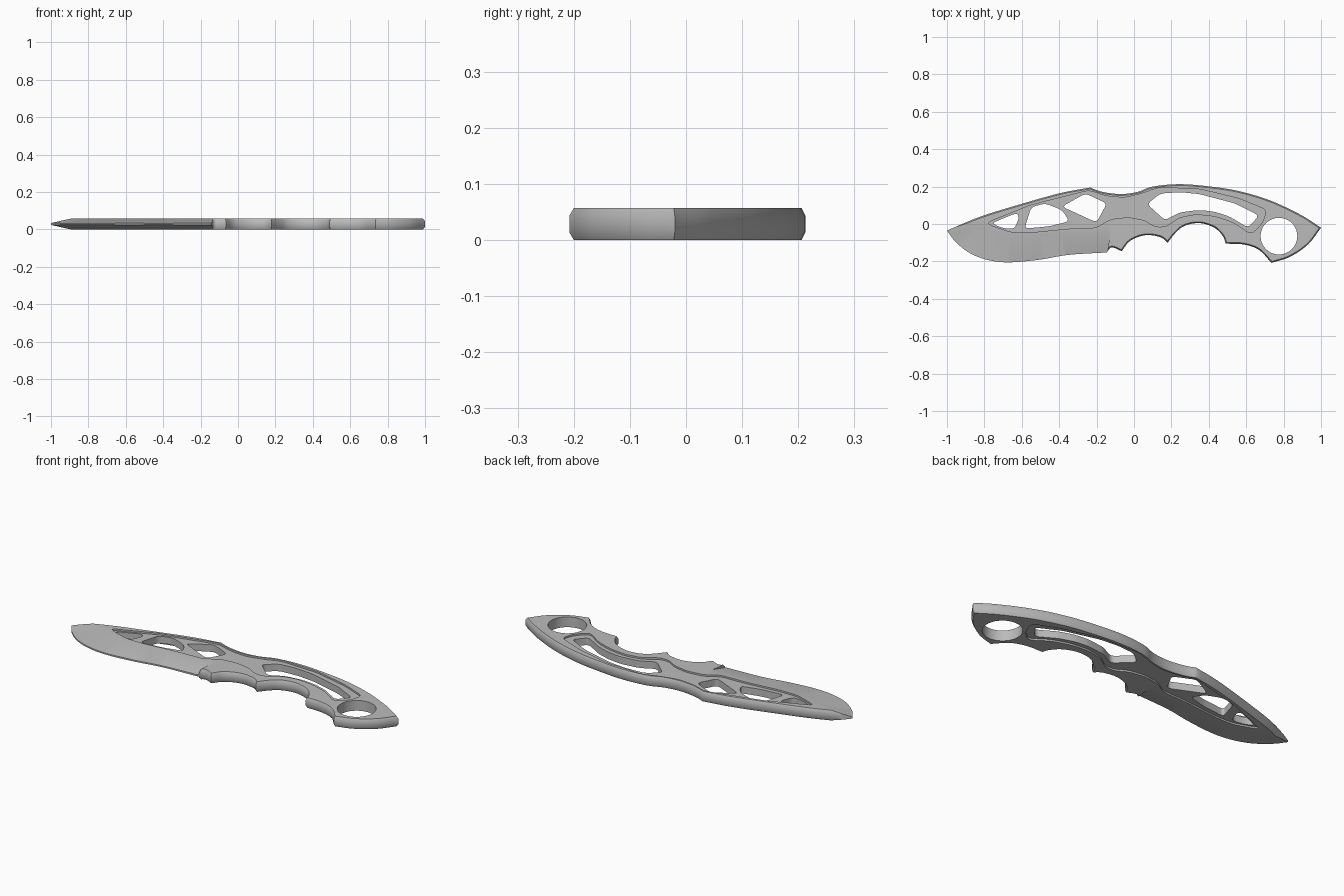
import bpy
import bmesh
import math
from mathutils import Vector

THICK = 0.057
MID = THICK / 2

cube = bpy.data.objects.get("Cube")
if cube:
    bpy.data.objects.remove(cube, do_unlink=True)

steel = bpy.data.materials.new("satin_grey_steel")
steel.use_nodes = True
grey = (0.5, 0.5, 0.5, 1)
steel.diffuse_color = grey
steel.node_tree.nodes["Principled BSDF"].inputs["Base Color"].default_value = grey


def spline(points, steps=5):
    """Smooth open curve through the points, including both ends."""
    p = [Vector(q) for q in points]
    p = [2 * p[0] - p[1]] + p + [2 * p[-1] - p[-2]]
    curve = []
    for a, b, c, d in zip(p, p[1:], p[2:], p[3:]):
        for i in range(steps):
            t = i / steps
            curve.append(b + (c - a) * t / 2 + (a - b * 2.5 + c * 2 - d / 2) * t * t
                         + (b * 3 - a - c * 3 + d) * t ** 3 / 2)
    return curve + [p[-2]]


def rounded(points, radius, steps=5):
    """Closed polygon with rounded corners."""
    p = [Vector(q) for q in points]
    outline = []
    for i, corner in enumerate(p):
        ends = []
        for other in (p[i - 1], p[(i + 1) % len(p)]):
            way = other - corner
            ends.append(corner + way.normalized() * min(radius, way.length * 0.45))
        for k in range(steps + 1):
            t = k / steps
            outline.append(ends[0] * (1 - t) ** 2 + corner * 2 * t * (1 - t) + ends[1] * t * t)
    return outline


def inset(points, amount):
    """Move a counter-clockwise outline inwards."""
    result = []
    for i, q in enumerate(points):
        a = (q - points[i - 1]).normalized()
        b = (points[(i + 1) % len(points)] - q).normalized()
        normal = Vector((-a.y - b.y, a.x + b.x)).normalized()
        miter = max(0.5, normal.dot(Vector((-a.y, a.x))))
        result.append(q + normal * amount / miter)
    return result


def loft(name, rings):
    """Capped solid through closed rings of 3D points, facing outwards."""
    bm = bmesh.new()
    loops = [[bm.verts.new(q) for q in ring] for ring in rings]
    for low, high in zip(loops, loops[1:]):
        for i in range(len(low)):
            bm.faces.new((low[i - 1], low[i], high[i], high[i - 1]))
    bm.faces.new(loops[0][::-1])
    bm.faces.new(loops[-1])
    bmesh.ops.triangulate(bm, faces=bm.faces[:])
    if bm.calc_volume(signed=True) < 0:
        bmesh.ops.reverse_faces(bm, faces=bm.faces[:])
    mesh = bpy.data.meshes.new(name)
    bm.to_mesh(mesh)
    bm.free()
    mesh.materials.append(steel)
    obj = bpy.data.objects.new(name, mesh)
    bpy.context.collection.objects.link(obj)
    return obj


def level(points, z):
    return [(q.x, q.y, z) for q in points]


def prism(name, points, low, high):
    return loft(name, [level(points, low), level(points, high)])


def volume(mesh):
    bm = bmesh.new()
    bm.from_mesh(mesh)
    size = bm.calc_volume(signed=True)
    bm.free()
    return size


def cut(body, cutter):
    """Subtract the cutter with the first solver that gives a sound solid."""
    cutter.hide_render = True
    before = volume(body.data)
    mod = body.modifiers.new("cut", 'BOOLEAN')
    mod.operation = 'DIFFERENCE'
    mod.object = cutter
    for solver in ('MANIFOLD', 'EXACT', 'FLOAT'):
        mod.solver = solver
        bpy.context.view_layer.update()
        graph = bpy.context.evaluated_depsgraph_get()
        mesh = bpy.data.meshes.new_from_object(body.evaluated_get(graph))
        if before * 0.3 < volume(mesh) < before * 0.9999:
            body.data = mesh
            break
    body.modifiers.remove(mod)
    bpy.data.objects.remove(cutter, do_unlink=True)


# Outline as smooth runs that meet at sharp corners
tip, heel, guard = (-1, -.035), (-.145, -.152), (-.065, -.145)
cusp_a, cusp_b, butt, tail, hump = (.18, -.1), (.49, -.105), (.735, -.208), (1, -.02), (-.235, .195)
edge = [(-.95, -.1), (-.87, -.16), (-.77, -.195), (-.66, -.205), (-.5, -.19), (-.35, -.165)]
runs = [
    [tip] + edge + [heel],
    [heel, (-.12, -.125), guard],
    [guard, (-.02, -.09), (.06, -.06), (.14, -.07), cusp_a],
    [cusp_a, (.22, -.05), (.27, -.01), (.35, .005), (.43, -.02), (.475, -.065), cusp_b],
    [cusp_b, (.59, -.11), (.67, -.14), butt],
    [butt, (.835, -.175), (.93, -.11), tail],
    [tail, (.89, .05), (.73, .125), (.565, .175), (.41, .2), (.245, .213), (.1, .2),
     (.02, .172), (-.07, .16), (-.17, .172), hump],
    [hump, (-.395, .165), (-.61, .105), (-.82, .04), tip],
]
outline = [q for run in runs for q in spline(run)[:-1]]

# Body plate with chamfered rim
inner = inset(outline, 0.007)
knife = loft("knife_body", [level(inner, 0), level(outline, 0.014),
                            level(outline, THICK - 0.014), level(inner, THICK)])

# Shallow recess on both faces
recess = rounded([
    (-.79, .005), (-.555, .1), (-.24, .18), (-.155, .15), (-.05, .14), (.05, .165),
    (.13, .195), (.35, .187), (.565, .135), (.71, .075), (.685, 0), (.625, -.055),
    (.53, .01), (.43, .043), (.33, .053), (.24, .035), (.17, -.015), (.11, -.015),
    (.06, .02), (-.03, .037), (-.13, .025), (-.2, -.02), (-.35, -.025), (-.55, -.045),
    (-.65, -.045), (-.73, -.02)], 0.03)
DEPTH = 0.009
cut(knife, prism("recess_top", recess, THICK - DEPTH, 0.1))
cut(knife, prism("recess_bottom", recess, -0.1, DEPTH))

# Blade grind on both faces, tapering to the cutting edge
grind = spline([(-.92, .06), (-.89, .0), (-.83, -.02), (-.75, -.045), (-.66, -.05),
                (-.5, -.05), (-.35, -.05), (-.13, -.05)])
bevel = spline([(-1.03, 0), (-1, -.04), (-.95, -.1), (-.82, -.18), (-.66, -.205),
                (-.5, -.19), (-.35, -.165), (-.14, -.155)])
for side in (1, -1):
    sections = []
    for g, e in zip(grind, bevel):
        out = e + (e - g) * 0.3
        profile = [(g, MID + 0.0004), (e, 0.004), (out, 0.004), (out, 0.08), (g, 0.08)]
        sections.append([(q.x, q.y, MID + side * h) for q, h in profile])
    cut(knife, loft("grind_cutter", sections))

# Lightening windows in blade and handle
windows = [
    [(-.76, .005), (-.63, .058), (-.612, .04), (-.64, -.028), (-.71, -.02)],
    [(-.585, -.025), (-.55, .09), (-.475, .11), (-.385, .075), (-.345, .015), (-.45, -.012)],
    [(-.385, .093), (-.26, .163), (-.145, .11), (-.2, .008)],
    [(.07, .107), (.14, .163), (.25, .17), (.35, .16), (.54, .11), (.668, .045), (.61, -.02),
     (.51, .04), (.43, .066), (.35, .075), (.245, .062), (.165, .02)],
]
for window in windows:
    cut(knife, prism("window_cutter", rounded(window, 0.025), -0.1, 0.2))

# Finger ring
ring = [Vector((.775 + .098 * math.cos(a), -.065 + .098 * math.sin(a)))
        for a in (math.tau * i / 48 for i in range(48))]
cut(knife, prism("ring_cutter", ring, -0.1, 0.2))

bpy.ops.object.select_all(action='DESELECT')
knife.select_set(True)
bpy.context.view_layer.objects.active = knife
bpy.ops.object.shade_smooth_by_angle(angle=math.radians(35))
